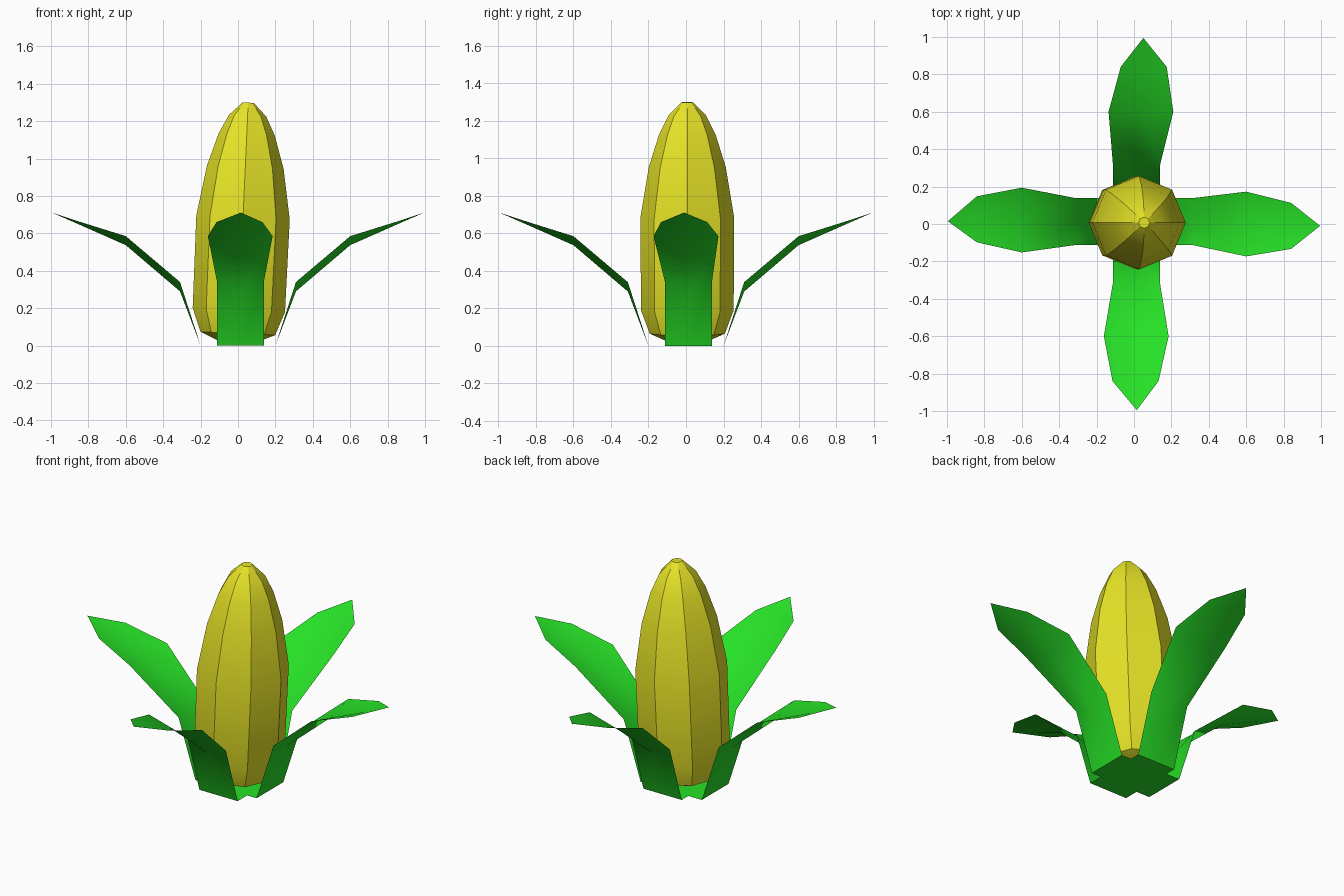
import bpy, bmesh, math
from mathutils import Matrix

if "Cube" in bpy.data.objects:
    bpy.data.objects.remove(bpy.data.objects["Cube"])


def make_object(name, bm, color, angle):
    bmesh.ops.recalc_face_normals(bm, faces=bm.faces)
    mesh = bpy.data.meshes.new(name)
    bm.to_mesh(mesh)
    bm.free()
    obj = bpy.data.objects.new(name, mesh)
    bpy.context.collection.objects.link(obj)
    mat = bpy.data.materials.new(name + "_color")
    mat.diffuse_color = color
    mat.use_nodes = True
    mat.node_tree.nodes["Principled BSDF"].inputs["Base Color"].default_value = mat.diffuse_color
    mesh.materials.append(mat)
    bpy.ops.object.select_all(action='DESELECT')
    obj.select_set(True)
    bpy.context.view_layer.objects.active = obj
    bpy.ops.object.shade_smooth_by_angle(angle=math.radians(angle))
    return obj


# Cob: eight-sided lathe, leaning slightly towards +x
profile = [(0.11, 0.025), (0.2, 0.065), (0.247, 0.19), (0.25, 0.685), (0.205, 0.955),
           (0.15, 1.13), (0.1, 1.23), (0.03, 1.3)]
bm = bmesh.new()
rings = [[bm.verts.new((r * math.cos(i * math.pi / 4), r * math.sin(i * math.pi / 4), z))
          for i in range(8)] for r, z in profile]
for a, b in zip(rings, rings[1:]):
    for i in range(8):
        j = (i + 1) % 8
        bm.faces.new((a[i], a[j], b[j], b[i]))
bm.faces.new(rings[0])
bm.faces.new(rings[-1])
cob = make_object("cob", bm, (0.8, 0.78, 0.02, 1), 30)
cob.location = (-0.004, 0.007, 0)
cob.rotation_euler = (0, 0.045, 0)

# Husk: square base with four leaves, each folded along its midrib
# Leaf rows: distance out, half width, midrib height, edge height
rows = [(0.125, 0.125, 0, 0), (0.2, 0.125, 0, 0), (0.31, 0.125, 0.29, 0.34),
        (0.6, 0.173, 0.537, 0.585), (0.84, 0.123, 0.643, 0.66)]
# Sideways drift of the outer rows and the tip: right, back, left, front
drifts = [(0.0, -0.01, -0.01), (-0.037, -0.052, -0.05),
          (-0.021, -0.025, -0.015), (0.012, 0.008, 0.015)]
bm = bmesh.new()
for k, drift in enumerate(drifts):
    turn = Matrix.Rotation(k * math.pi / 2, 4, 'Z')
    # the base is centred a little off the origin, at +x +y
    base = (0.013, -0.013, -0.013, 0.013)[k]
    shifts = (base, base, base) + drift

    def point(x, y, z):
        return bm.verts.new(turn @ Matrix.Translation((x, y, z)).to_translation())

    strip = []
    for (out, half, mid, edge), s in zip(rows, shifts):
        if out == 0.125:
            out += (0.013, 0.013, -0.013, -0.013)[k]
        strip.append((point(out, s - half, edge), point(out, s, mid), point(out, s + half, edge)))
    for a, b in zip(strip, strip[1:]):
        for i in range(2):
            bm.faces.new((a[i], a[i + 1], b[i + 1], b[i]))
    tip = point(0.995, shifts[-1], 0.711)
    for i in range(2):
        bm.faces.new((strip[-1][i], strip[-1][i + 1], tip))
    # quarter of the base
    bm.faces.new((*strip[0], bm.verts.new((0.013, 0.013, 0))))
bmesh.ops.remove_doubles(bm, verts=bm.verts, dist=0.002)
make_object("husk", bm, (0.02, 0.75, 0.02, 1), 35)
